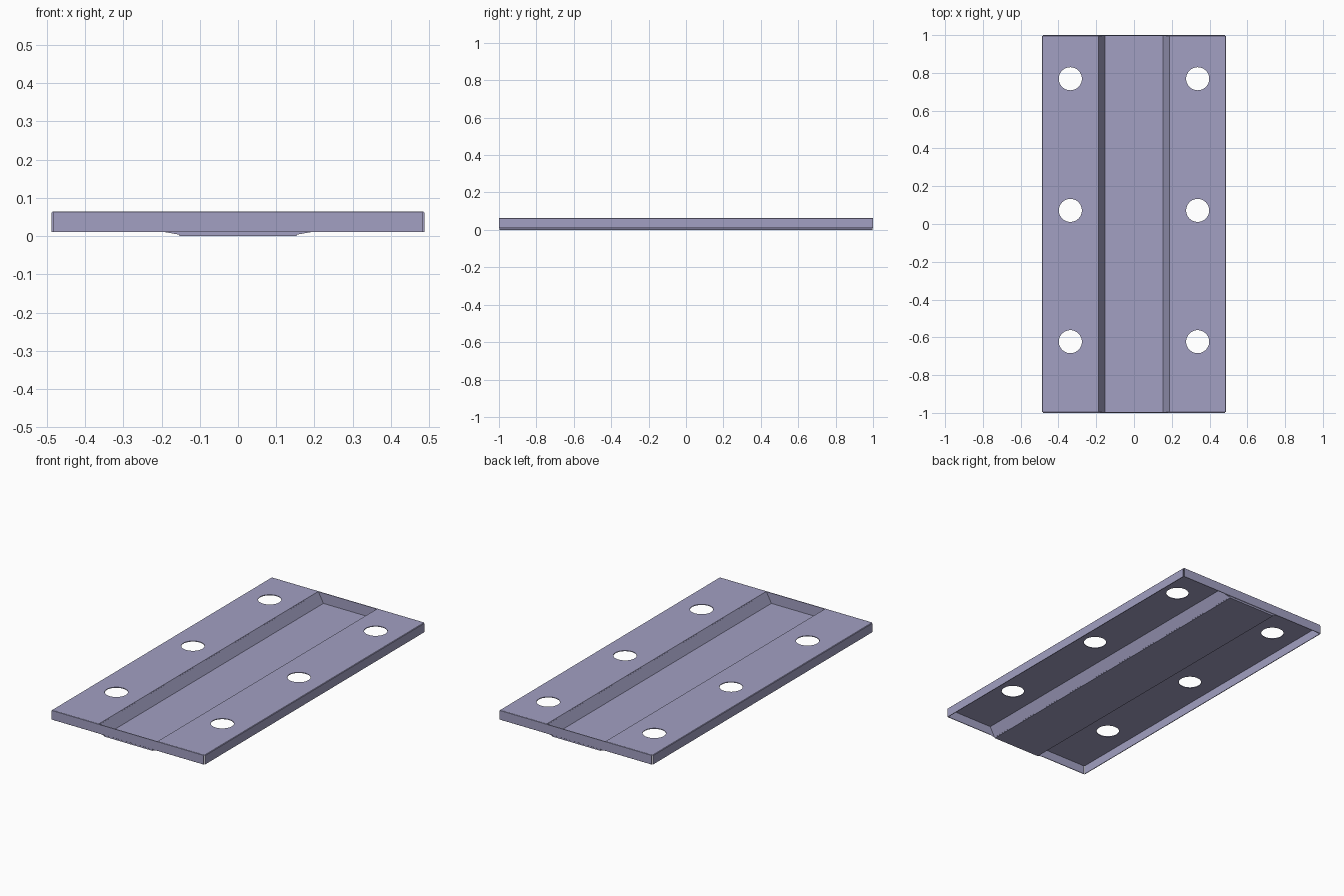
import bpy, bmesh
from mathutils import Matrix

cube = bpy.data.objects.get("Cube")
if cube:
    bpy.data.objects.remove(cube, do_unlink=True)

HALF_W, HALF_L = 0.487, 1.0      # plate half width and half length
TOP, RIM = 0.064, 0.01           # upper face and lower edge of the skirts
T = 0.004                        # sheet thickness

# Painted metal
metal = bpy.data.materials.new("lavender_grey_metal")
colour = (0.36, 0.35, 0.54, 1)
metal.diffuse_color = colour
metal.use_nodes = True
metal.node_tree.nodes["Principled BSDF"].inputs["Base Color"].default_value = colour


def add_object(name, bm):
    bmesh.ops.recalc_face_normals(bm, faces=bm.faces)
    mesh = bpy.data.meshes.new(name)
    bm.to_mesh(mesh)
    bm.free()
    mesh.materials.append(metal)
    ob = bpy.data.objects.new(name, mesh)
    bpy.context.collection.objects.link(ob)
    return ob


# Folded sheet: side skirts, flat flanges and central channel
upper = [(HALF_W, RIM), (HALF_W, TOP - 0.003), (HALF_W - 0.003, TOP),
         (0.187, TOP), (0.155, T)]
lower = [(HALF_W - T, RIM), (HALF_W - T, TOP - T), (0.1845, TOP - T), (0.1525, 0)]
mirror = lambda pts: [(-x, z) for x, z in reversed(pts)]
outline = upper + mirror(upper) + lower[::-1][len(lower):]
section = upper + mirror(upper) + [(-x, z) for x, z in lower] + lower[::-1]

bm = bmesh.new()
face = bm.faces.new([bm.verts.new((x, -HALF_L + T, z)) for x, z in section])
ext = bmesh.ops.extrude_face_region(bm, geom=[face])
bmesh.ops.translate(bm, vec=(0, 2 * (HALF_L - T), 0),
                    verts=[v for v in ext["geom"] if isinstance(v, bmesh.types.BMVert)])
sheet = add_object("folded_sheet", bm)

# Six screw holes
bm = bmesh.new()
for x in (-0.337, 0.337):
    for y in (0.769, 0.072, -0.623):
        bmesh.ops.create_cone(bm, cap_ends=True, segments=48, radius1=0.061,
                              radius2=0.061, depth=0.05,
                              matrix=Matrix.Translation((x, y, TOP)))
cutter = add_object("hole_cutter", bm)
cutter.hide_render = True

cut = sheet.modifiers.new("holes", 'BOOLEAN')
cut.operation, cut.solver, cut.object = 'DIFFERENCE', 'EXACT', cutter
bpy.context.view_layer.objects.active = sheet
sheet.select_set(True)
bpy.ops.object.modifier_apply(modifier=cut.name)
bpy.data.objects.remove(cutter, do_unlink=True)

# End walls closing the channel
for name, side in (("front_wall", -1), ("back_wall", 1)):
    bm = bmesh.new()
    bmesh.ops.create_cube(bm, size=1)
    bmesh.ops.scale(bm, vec=(2 * (HALF_W - T), T, TOP - RIM), verts=bm.verts)
    bmesh.ops.translate(bm, vec=(0, side * (HALF_L - T / 2), (TOP + RIM) / 2), verts=bm.verts)
    wall = add_object(name, bm)
    bevel = wall.modifiers.new("soft_edge", 'BEVEL')
    bevel.width, bevel.segments = 0.001, 1
